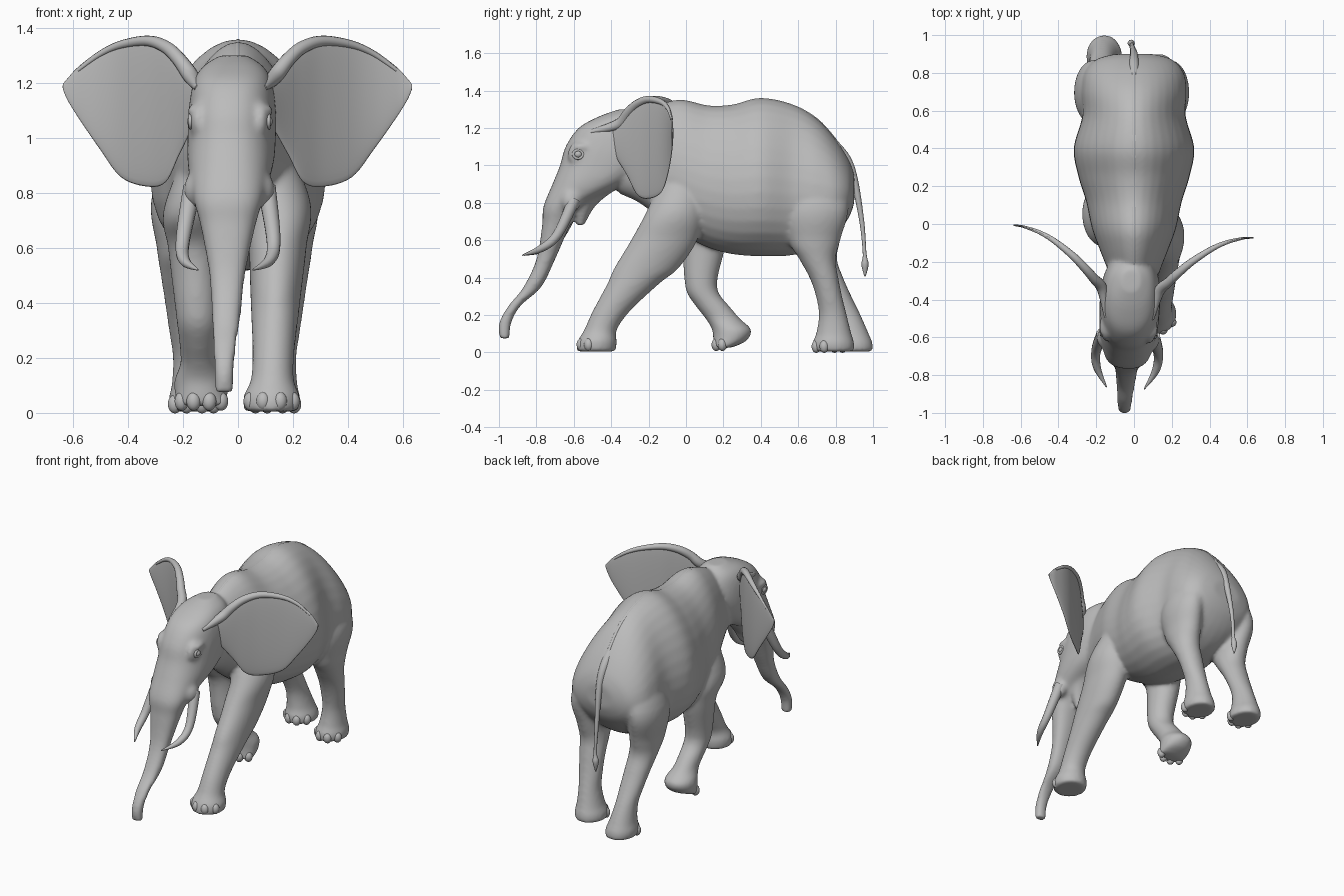
import bpy, bmesh, math
from mathutils import Vector, Matrix

cube = bpy.data.objects.get("Cube")
if cube:
    bpy.data.objects.remove(cube)

grey = bpy.data.materials.new("elephant_grey")
shade = (0.5, 0.5, 0.5, 1)
grey.diffuse_color = shade
grey.use_nodes = True
grey.node_tree.nodes["Principled BSDF"].inputs["Base Color"].default_value = shade

# The head is turned slightly to the model's right
TURN = Matrix.Rotation(math.radians(-3), 4, 'Z')
FLIP = Matrix.Scale(-1, 4, (1, 0, 0))


def spline(rows, steps=6):
    """Smooth rows of numbers with a Catmull-Rom spline."""
    pts = [Vector(r) for r in rows]
    pts = [pts[0]] + pts + [pts[-1]]
    smooth_rows = []
    for a, b, c, d in zip(pts, pts[1:], pts[2:], pts[3:]):
        for i in range(steps):
            t = i / steps
            bend = 2 * a - 5 * b + 4 * c - d + t * (3 * (b - c) + d - a)
            smooth_rows.append(b + 0.5 * t * (c - a + t * bend))
    return smooth_rows + [pts[-1]]


def loft(bm, rows, axis, matrix=Matrix(), taper=0.0, power=1.0, sides=32):
    """Oval rings along an axis; each row is (position, low, high, side radius[, side centre])."""
    place = {'x': lambda along, side, high: (along, side, high),
             'y': lambda along, side, high: (side, along, high),
             'z': lambda along, side, high: (side, high, along)}[axis]
    rings = []
    for along, low, high, radius, *middle in spline(rows):
        middle = middle[0] if middle else 0
        ring = []
        for k in range(sides):
            c, s = (math.copysign(abs(v) ** power, v) for v in
                    (math.cos(math.tau * k / sides), math.sin(math.tau * k / sides)))
            side = middle + radius * c * (1 - taper * s)
            across = (low + high) / 2 + (high - low) / 2 * s
            ring.append(bm.verts.new(matrix @ Vector(place(along, side, across))))
        rings.append(ring)
    for p, q in zip(rings, rings[1:]):
        for k in range(sides):
            j = (k + 1) % sides
            bm.faces.new((p[k], p[j], q[j], q[k]))
    bm.faces.new(rings[0])
    bm.faces.new(rings[-1])


def ball(bm, centre, size, matrix=Matrix()):
    shape = matrix @ Matrix.Translation(centre) @ Matrix.Diagonal((*size, 1))
    bmesh.ops.create_uvsphere(bm, u_segments=20, v_segments=12, radius=1, matrix=shape)


def finish(bm, name):
    bmesh.ops.recalc_face_normals(bm, faces=bm.faces)
    mesh = bpy.data.meshes.new(name)
    bm.to_mesh(mesh)
    bm.free()
    for polygon in mesh.polygons:
        polygon.use_smooth = True
    mesh.materials.append(grey)
    ob = bpy.data.objects.new(name, mesh)
    bpy.context.collection.objects.link(ob)
    return ob


def sweep(name, rows, matrix=Matrix()):
    """Round tapering tube through (x, y, z, radius) points."""
    curve = bpy.data.curves.new(name, 'CURVE')
    curve.dimensions = '3D'
    curve.bevel_depth = 1
    curve.bevel_resolution = 4
    curve.use_fill_caps = True
    points = spline(rows)
    line = curve.splines.new('POLY')
    line.points.add(len(points) - 1)
    for point, (x, y, z, radius) in zip(line.points, points):
        point.co = (*(matrix @ Vector((x, y, z))), 1)
        point.radius = radius
    line.use_smooth = True
    curve.materials.append(grey)
    bpy.context.collection.objects.link(bpy.data.objects.new(name, curve))


def leg(bm, name, side, profile, slim=1.0, spread=0.0, lean=0.08, lift=0.0, stride=0.0):
    """Leg from (height, front, back) rows, widening into the foot, with toenails."""
    rows = []
    for z, front, back in profile:
        t = max(0, 1 - z / 0.6)
        shift = stride * t * t * (3 - 2 * t)
        flare = min(1, max(0, (0.14 + lift - z) / 0.08))
        radius = slim * (0.06 + 0.075 * z) + 0.038 * flare
        inward = 1.3 * max(0, z - 0.7) ** 2
        rows.append((z, front + shift, back + shift, radius, side * (0.12 + spread + lean * z - inward)))
    loft(bm, rows, 'z')
    z, front, back, radius, middle = rows[-2]
    nails = bmesh.new()
    for k in range(4):
        a = math.radians(40 * k - 60)
        y = (front + back) / 2 - (back - front) * 0.43 * math.cos(a)
        ball(nails, (middle + radius * 0.86 * math.sin(a), y, z - 0.018), (0.026, 0.025, 0.034))
    finish(nails, name + "_toenails")


skin = bmesh.new()

# Body from neck to rump
BODY = [(-.36, .85, 1.2, .1), (-.25, .8, 1.27, .135), (-.12, .7, 1.33, .185), (-.02, .63, 1.35, .22),
        (.12, .56, 1.32, .25), (.25, .525, 1.325, .29), (.4, .515, 1.36, .315), (.57, .52, 1.325, .27),
        (.7, .56, 1.25, .275), (.8, .63, 1.14, .26), (.87, .72, 1.03, .2), (.9, .8, .95, .1)]
loft(skin, BODY, 'y', taper=.18)

# Head running down into the trunk, then the lower jaw
HEAD = [(1.3, -.36, -.24, .05), (1.26, -.47, -.2, .11), (1.2, -.575, -.17, .143), (1.1, -.645, -.15, .158),
        (1, -.675, -.2, .16), (.9, -.715, -.32, .155), (.78, -.763, -.55, .128), (.68, -.77, -.62, .1),
        (.5, -.8, -.7, .065), (.35, -.87, -.775, .053), (.25, -.95, -.885, .043), (.16, -1, -.935, .036),
        (.075, -1, -.945, .034)]
loft(skin, HEAD, 'z', TURN, power=.85)
loft(skin, [(.92, -.64, -.3, .11), (.8, -.61, -.47, .08), (.68, -.585, -.545, .03)], 'z', TURN)

# Front legs: one planted ahead, one lifted and bent
leg(skin, "left_front_foot", 1,
    [(1.05, -.1, .1), (.78, -.2, .1), (.6, -.295, .06), (.45, -.385, -.04), (.37, -.42, -.14),
     (.22, -.5, -.3), (.12, -.545, -.37), (.06, -.58, -.37), (.005, -.585, -.375)], lean=.04)
leg(skin, "right_front_foot", -1,
    [(1.05, -.1, .12), (.75, -.12, .2), (.6, -.03, .215), (.4, -.01, .17), (.32, .005, .175),
     (.25, .05, .23), (.18, .105, .29), (.12, .14, .35), (.06, .145, .32), (.025, .15, .24)],
    slim=.9, spread=.01, lean=.05, lift=.05)

# Hind legs share a profile, with the right one trailing
HIND = [(1.08, .62, .8), (.8, .53, .87), (.6, .55, .825), (.5, .605, .8), (.4, .66, .815), (.3, .695, .835),
        (.2, .71, .86), (.1, .695, .885), (.05, .675, .9), (.005, .68, .9)]
leg(skin, "left_hind_foot", 1, HIND, slim=.88, spread=.01)
leg(skin, "right_hind_foot", -1, HIND, slim=.88, spread=.035, stride=.1)

# Brow ridges, eye sockets and tusk sockets
for side in (Matrix(), FLIP):
    ball(skin, (.13, -.55, 1.1), (.028, .05, .02), TURN @ side)
    ball(skin, (.115, -.55, 1.06), (.032, .08, .075), TURN @ side)
    ball(skin, (.122, -.61, .81), (.045, .055, .065), TURN @ side)

# Blend everything into one skin
body = finish(skin, "body_skin")
remesh = body.modifiers.new("blend", 'REMESH')
remesh.mode = 'VOXEL'
remesh.voxel_size = .011
remesh.use_smooth_shade = True
soften = body.modifiers.new("soften", 'SMOOTH')
soften.factor = .5
soften.iterations = 12

# Ear outline as (outward, bottom, top), swept back in a curve
OUTLINE = [(.1, 1.12, 1.2), (.15, 1.03, 1.245), (.2, .935, 1.31), (.25, .84, 1.352), (.32, .823, 1.372),
           (.42, .857, 1.355), (.5, .96, 1.318), (.58, 1.075, 1.258), (.62, 1.14, 1.215), (.636, 1.178, 1.195)]
ear_rows, rim = [], [(.12, -.5, 1.18, .012)]
for x, bottom, top in OUTLINE:
    reach = .636 - x
    depth = -.04 - 1.2 * reach ** 1.86
    ear_rows.append((x, bottom, top, .004 + .05 * reach, depth))
    rim.append((x, depth, top - .01 - .03 * reach, .004 + .05 * reach))
del rim[1]

for name, side in (("left", Matrix()), ("right", FLIP)):
    m = TURN @ side
    ear = bmesh.new()
    loft(ear, ear_rows, 'x', m)
    finish(ear, name + "_ear")
    sweep(name + "_ear_rim", rim[:-2], m)
    sweep(name + "_tusk", [(.135, -.59, .82, .034), (.165, -.68, .63, .026), (.155, -.77, .555, .02),
                           (.1, -.87, .52, .003)], m)
    eye = bmesh.new()
    ball(eye, (.142, -.57, 1.06), (.014, .02, .018), m)
    finish(eye, name + "_eye")
    angles = [math.tau * k / 12 for k in range(13)]
    sweep(name + "_eyelid", [(.142, -.57 + .025 * math.cos(a), 1.06 + .022 * math.sin(a), .008)
                             for a in angles], m)

# Tail with a tuft, and the ridge along the spine
sweep("tail", [(0, .78, 1.12, .03), (0, .855, 1.035, .026), (0, .9, .92, .02), (-.01, .94, .7, .013),
               (-.01, .955, .53, .01), (-.015, .957, .47, .019), (-.015, .957, .405, .003)])
sweep("spine_ridge", [(0, y, top - .012, .012) for y, bottom, top, radius in BODY[1:-2]])
